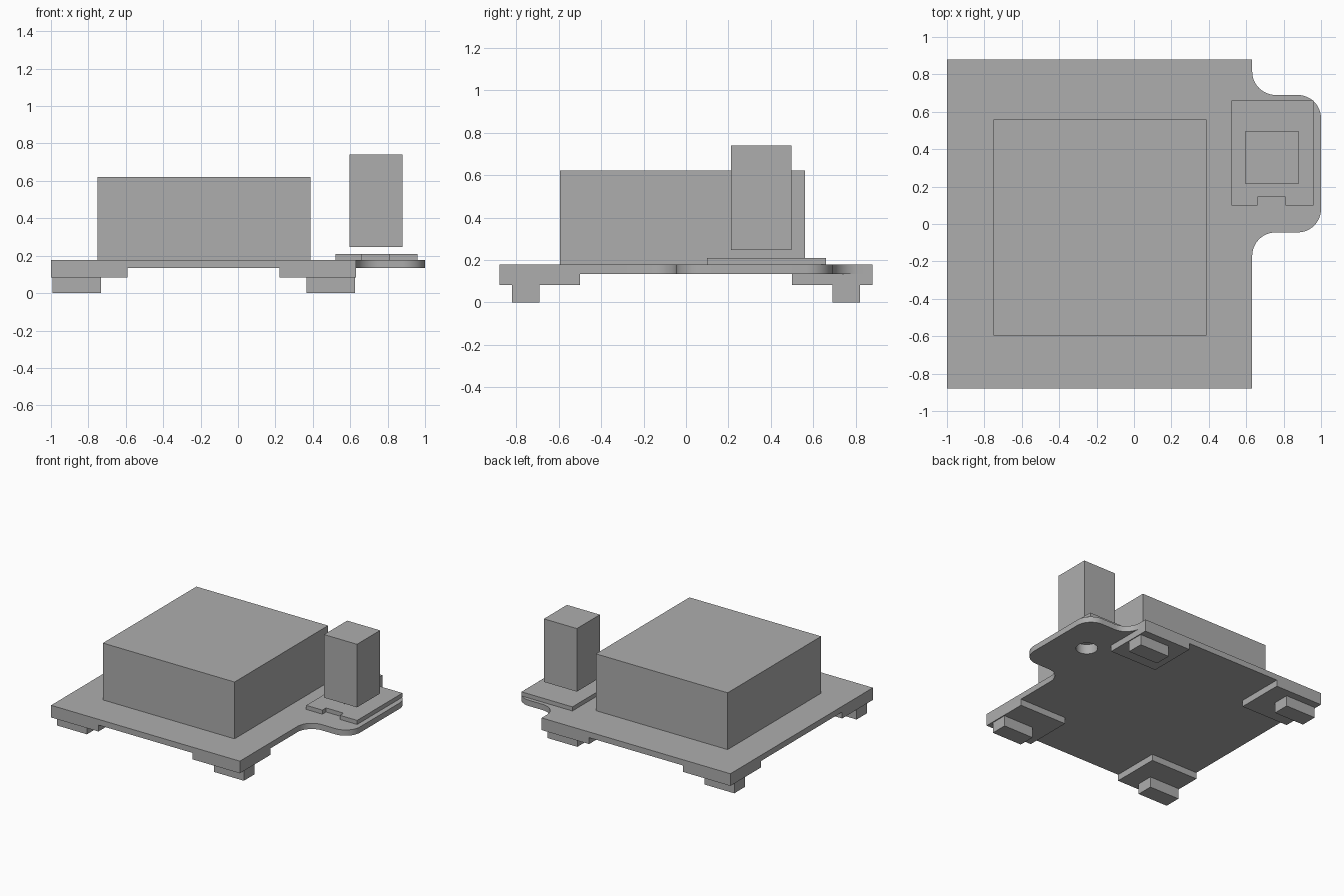
import bpy, bmesh, math
from mathutils import Vector

if "Cube" in bpy.data.objects:
    bpy.data.objects.remove(bpy.data.objects["Cube"], do_unlink=True)

grey = bpy.data.materials.new("plain_grey")
grey.use_nodes = True
grey.diffuse_color = (0.42, 0.42, 0.42, 1)
grey.node_tree.nodes["Principled BSDF"].inputs["Base Color"].default_value = grey.diffuse_color

# Main levels
FOOT_TOP, BOARD_BOTTOM, BOARD_TOP, PLATE_TOP = 0.083, 0.133, 0.178, 0.21
HOLE_CENTRE = (0.737, 0.355)


def prism(name, outline, z0, z1):
    """Extrude a counter-clockwise outline from z0 to z1."""
    bm = bmesh.new()
    face = bm.faces.new([bm.verts.new((x, y, z0)) for x, y in outline])
    top = bmesh.ops.extrude_face_region(bm, geom=[face])["geom"]
    bmesh.ops.translate(bm, vec=(0, 0, z1 - z0),
                        verts=[v for v in top if isinstance(v, bmesh.types.BMVert)])
    bmesh.ops.recalc_face_normals(bm, faces=bm.faces)
    mesh = bpy.data.meshes.new(name)
    bm.to_mesh(mesh)
    bm.free()
    mesh.materials.append(grey)
    obj = bpy.data.objects.new(name, mesh)
    bpy.context.collection.objects.link(obj)
    return obj


def box(name, x0, x1, y0, y1, z0, z1):
    return prism(name, [(x0, y0), (x1, y0), (x1, y1), (x0, y1)], z0, z1)


def arc(cx, cy, r, start, end, steps=12):
    angles = [math.radians(start + (end - start) * i / steps) for i in range(steps + 1)]
    return [(cx + r * math.cos(a), cy + r * math.sin(a)) for a in angles]


# Base board with a round-cornered side tab
R = 0.125
LOW, HIGH, EDGE = -0.045, 0.69, 0.632
board = prism("base_board",
              [(-1, -0.88), (EDGE, -0.88)]
              + arc(EDGE + R, LOW - R, R, 180, 90)
              + arc(1 - R, LOW + R, R, -90, 0)
              + arc(1 - R, HIGH - R, R, 0, 90)
              + arc(EDGE + R, HIGH + R, R, 270, 180)
              + [(EDGE, 0.88), (-1, 0.88)], BOARD_BOTTOM, BOARD_TOP)

# Notched mounting plate on the tab
plate = prism("mounting_plate",
              [(0.52, 0.1), (0.66, 0.1), (0.66, 0.145), (0.81, 0.145), (0.81, 0.1),
               (0.96, 0.1), (0.96, 0.66), (0.52, 0.66)], BOARD_TOP, PLATE_TOP)

# Round hole through the tab and the plate
cutter = prism("hole_cutter", arc(*HOLE_CENTRE, 0.078, 0, 352.5, 47), 0.05, 0.3)
cutter.hide_render = True
for part in (board, plate):
    cut = part.modifiers.new("hole", "BOOLEAN")
    cut.operation, cut.solver, cut.object = "DIFFERENCE", "EXACT", cutter
    bpy.context.view_layer.update()
    evaluated = part.evaluated_get(bpy.context.evaluated_depsgraph_get())
    mesh = bpy.data.meshes.new_from_object(evaluated)
    part.modifiers.clear()
    part.data = mesh
bpy.data.objects.remove(cutter, do_unlink=True)

# Smooth the curved walls only
bpy.ops.object.select_all(action="DESELECT")
for part in (board, plate):
    part.select_set(True)
bpy.context.view_layer.objects.active = board
bpy.ops.object.shade_smooth_by_angle(angle=math.radians(30))

# Large block and the raised tower over the plate
box("main_block", -0.752, 0.387, -0.595, 0.56, BOARD_TOP, 0.622)
box("tower_block", 0.595, 0.88, 0.213, 0.498, 0.247, 0.74)

# Corner pads and feet
for side, px0, px1, fx0, fx1 in (("right", -1, -0.59, -0.992, -0.732),
                                 ("left", 0.222, EDGE, 0.365, 0.625)):
    for end, s in (("front", -1), ("back", 1)):
        y0, y1 = sorted((s * 0.5, s * 0.88))
        box(f"{end}_{side}_pad", px0, px1, y0, y1, FOOT_TOP, BOARD_BOTTOM)
        y0, y1 = sorted((s * 0.69, s * 0.82))
        box(f"{end}_{side}_foot", fx0, fx1, y0, y1, 0, FOOT_TOP)
